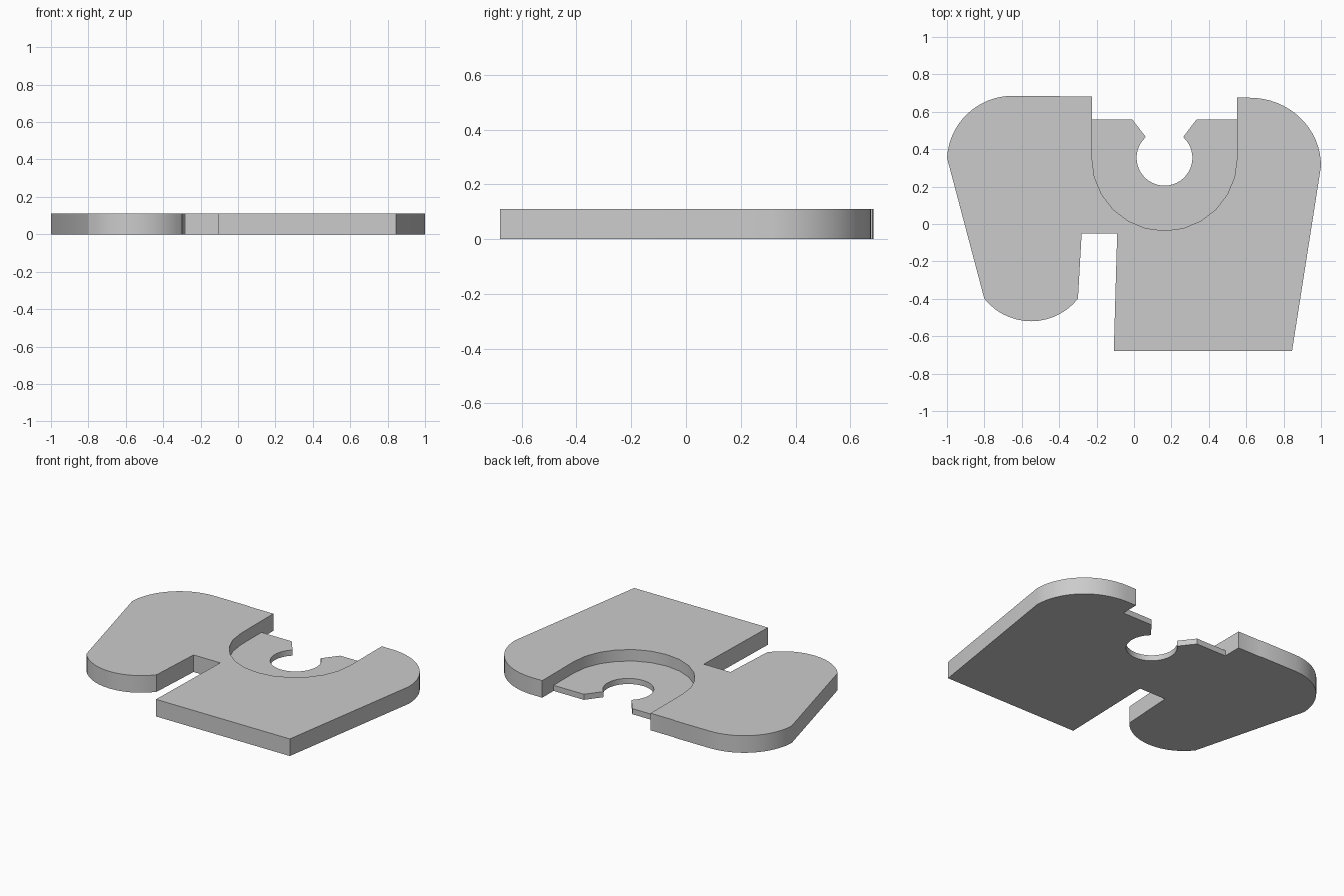
import bpy, bmesh
from math import cos, sin, radians

cube = bpy.data.objects.get("Cube")
if cube:
    bpy.data.objects.remove(cube)

HEIGHT = 0.11    # full plate thickness
LEDGE = 0.036    # thickness of the recessed floor


def arc(cx, cy, rx, ry, start, end, steps):
    angles = [radians(start + (end - start) * i / steps) for i in range(steps + 1)]
    return [(cx + rx * cos(a), cy + ry * sin(a)) for a in angles]


# U-shaped recess edge, from its right end round to its left end
recess = [(-0.225, 0.56)] + arc(0.163, 0.352, 0.388, 0.388, 180, 360, 12) + [(0.551, 0.56)]

# Outer edge, from the left side of the recess round to the right side
outer = [(0.551, 0.675)]
outer += arc(0.62, 0.31, 0.38, 0.365, 90, 0, 16)
outer += [(0.845, -0.68), (-0.108, -0.68), (-0.09, -0.052), (-0.28, -0.052)]
outer += arc(-0.55, -0.2, 0.32, 0.32, -38.5, -141.5, 14)
outer += arc(-0.65, 0.335, 0.35, 0.35, 177, 90, 16)
outer += [(-0.4, 0.685), (-0.39, 0.681), (-0.225, 0.681)]

# Keyhole slot edge across the recessed floor
slot = [(-0.225, 0.56), (-0.01, 0.56)]
slot += arc(0.163, 0.354, 0.149, 0.149, 132, 408, 32)
slot += [(0.335, 0.56), (0.551, 0.56)]

bm = bmesh.new()


def cap(points, z):
    bm.faces.new([bm.verts.new((x, y, z)) for x, y in points])


def walls(points, low, high):
    for (ax, ay), (bx, by) in zip(points, points[1:]):
        corners = [(ax, ay, low), (bx, by, low), (bx, by, high), (ax, ay, high)]
        bm.faces.new([bm.verts.new(c) for c in corners])


# Underside, raised top and recessed floor
cap(outer + slot, 0)
cap(outer + recess, HEIGHT)
cap(recess + slot[-2:0:-1], LEDGE)

# Upright walls
walls([recess[-1]] + outer + [recess[0]], 0, HEIGHT)
walls(recess, LEDGE, HEIGHT)
walls(slot, 0, LEDGE)

bmesh.ops.remove_doubles(bm, verts=bm.verts, dist=0.0005)
bmesh.ops.recalc_face_normals(bm, faces=bm.faces)
mesh = bpy.data.meshes.new("recessed_plate")
bm.to_mesh(mesh)
bm.free()

plate = bpy.data.objects.new("recessed_plate", mesh)
bpy.context.collection.objects.link(plate)

# Plain grey
grey = bpy.data.materials.new("plain_grey")
grey.use_nodes = True
colour = (0.6, 0.6, 0.6, 1)
grey.diffuse_color = colour
grey.node_tree.nodes["Principled BSDF"].inputs["Base Color"].default_value = colour
mesh.materials.append(grey)

# Smooth curved walls with sharp corners
bpy.ops.object.select_all(action="DESELECT")
plate.select_set(True)
bpy.context.view_layer.objects.active = plate
bpy.ops.object.shade_smooth_by_angle(angle=radians(25))
